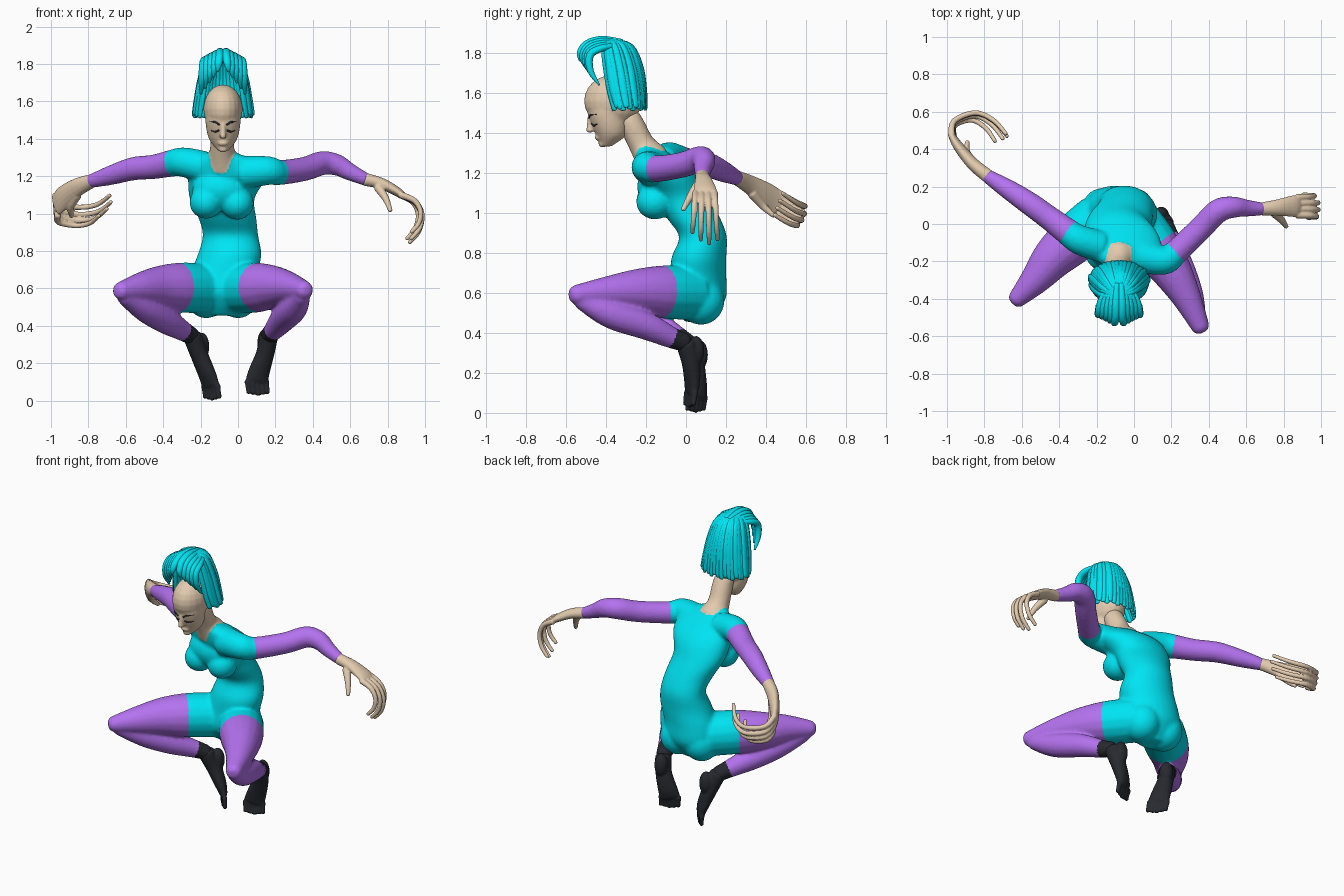
import bpy, bmesh, math
from mathutils import Vector as V
from mathutils.bvhtree import BVHTree

if "Cube" in bpy.data.objects:
    bpy.data.objects.remove(bpy.data.objects["Cube"])

COLOURS = {"T": ("teal", (0.0, 0.78, 0.9)), "P": ("purple", (0.46, 0.17, 0.87)),
           "S": ("skin", (0.77, 0.6, 0.43)), "B": ("black", (0.02, 0.022, 0.028))}
MATS = []
for label, rgb in COLOURS.values():
    m = bpy.data.materials.new(label)
    m.diffuse_color = (*rgb, 1)
    m.use_nodes = True
    m.node_tree.nodes["Principled BSDF"].inputs["Base Color"].default_value = m.diffuse_color
    MATS.append(m)
INDEX = {k: i for i, k in enumerate(COLOURS)}


def loft(keys, side, cols, flat=False, n=16, sub=4):
    """Tube through keys (x, y, z, radius a, radius b); one colour letter per segment."""
    K = [V(k) if len(k) == 5 else V((*k, k[3])) for k in keys]
    cols = cols * (len(K) - 1) if len(cols) == 1 else cols
    P, C = [], []
    for i in range(len(K) - 1):
        a, b, c, d = K[max(i - 1, 0)], K[i], K[i + 1], K[min(i + 2, len(K) - 1)]
        for s in range(sub):
            t = s / sub
            P.append(0.5 * (2 * b + (c - a) * t + (2 * a - 5 * b + 4 * c - d) * t * t
                            + (3 * b - a - 3 * c + d) * t ** 3))
            C.append(INDEX[cols[i]])
    P.append(K[-1])
    rings = []
    for i, p in enumerate(P):
        q, r = P[max(i - 1, 0)], P[min(i + 1, len(P) - 1)]
        tan = V((r[0] - q[0], r[1] - q[1], r[2] - q[2])).normalized()
        axis = V((0, 0, 1)) if flat else tan
        u = V(side)
        u = (u - axis * u.dot(axis)).normalized()
        ring = (V(p[:3]), u, axis.cross(u), p[3], p[4])
        cap = tan * min(p[3], p[4]) * 0.45
        if i == 0:
            rings.append((ring[0] - cap, u, ring[2], p[3] * .6, p[4] * .6))
        rings.append(ring)
        if i == len(P) - 1:
            rings.append((ring[0] + cap, u, ring[2], p[3] * .6, p[4] * .6))
    C = [C[0]] + C + [C[-1]]
    verts, faces, mats = [], [], []
    for c, u, w, a, b in rings:
        for j in range(n):
            t = 2 * math.pi * j / n
            verts.append(c + u * a * math.cos(t) + w * b * math.sin(t))
    for i in range(len(rings) - 1):
        for j in range(n):
            k = (j + 1) % n
            faces.append((i * n + j, i * n + k, i * n + n + k, i * n + n + j))
            mats.append(C[i])
    faces += [tuple(range(n))[::-1], tuple(range(len(verts) - n, len(verts)))]
    return verts, faces, mats + [C[0], C[-1]]


def ball(c, r, col):
    bm = bmesh.new()
    bmesh.ops.create_uvsphere(bm, u_segments=20, v_segments=12, radius=1)
    verts = [V(c) + V((v.co.x * r[0], v.co.y * r[1], v.co.z * r[2])) for v in bm.verts]
    faces = [tuple(v.index for v in f.verts) for f in bm.faces]
    bm.free()
    return verts, faces, [INDEX[col]] * len(faces)


def build(name, pieces, voxel=0, smooth=4):
    """Join pieces; with a voxel size, melt them into one skin and carry colours over."""
    verts, faces, mats = [], [], []
    for v, f, m in pieces:
        o = len(verts)
        verts += v
        faces += [tuple(i + o for i in q) for q in f]
        mats += m
    me = bpy.data.meshes.new(name)
    me.from_pydata(verts, [], faces)
    bm = bmesh.new()
    bm.from_mesh(me)
    bmesh.ops.recalc_face_normals(bm, faces=bm.faces)
    bm.to_mesh(me)
    bm.free()
    ob = bpy.data.objects.new(name, me)
    bpy.context.collection.objects.link(ob)
    if voxel:
        r = ob.modifiers.new("melt", "REMESH")
        r.mode, r.voxel_size = "VOXEL", voxel
        s = ob.modifiers.new("soften", "SMOOTH")
        s.factor, s.iterations = 0.5, smooth
        dg = bpy.context.evaluated_depsgraph_get()
        me = bpy.data.meshes.new_from_object(ob.evaluated_get(dg))
        ob.modifiers.clear()
        ob.data = me
        tree = BVHTree.FromPolygons(verts, faces)
        mats = [mats[tree.find_nearest(p.center)[2]] for p in me.polygons]
    me.materials.clear()
    for m in MATS:
        me.materials.append(m)
    for p, i in zip(me.polygons, mats):
        p.material_index, p.use_smooth = i, True
    return ob


# Body: torso, chest, bust, seat, neck
UP = (0, 0, 1)
body = [loft([(-.09, .055, .5, .13, .1), (-.085, .055, .58, .185, .145), (-.075, .06, .68, .18, .14),
              (-.045, .065, .78, .172, .135), (-.04, .085, .88, .15, .118), (-.055, .04, .97, .155, .132),
              (-.085, -.025, 1.08, .175, .138), (-.06, -.09, 1.19, .21, .138),
              (-.07, -.145, 1.27, .19, .1), (-.08, -.175, 1.31, .11, .068)], (1, -.2, 0), "T", True, 28),
        ball((-.085, -.14, 1.13), (.16, .105, .11), "T"),
        loft([(-.08, -.17, 1.27, .088), (-.085, -.22, 1.34, .067), (-.08, -.265, 1.43, .064),
              (-.08, -.29, 1.48, .06)], (1, 0, 0), "S")]
for x, z in ((-.17, 1.06), (-.005, 1.055)):
    body.append(ball((x, -.155, z), (.09, .095, .088), "T"))
for x in (-.17, .0):
    body.append(ball((x, .075, .56), (.11, .118, .12), "T"))
# Arms
body.append(loft([(-.18, -.12, 1.25, .085), (-.29, -.085, 1.275, .08), (-.35, -.045, 1.27, .073),
                  (-.45, .03, 1.25, .066), (-.56, .11, 1.24, .063), (-.68, .19, 1.205, .053),
                  (-.79, .26, 1.172, .037)], UP, "TTPPPP"))
body.append(loft([(.03, -.17, 1.22, .09), (.16, -.195, 1.23, .078), (.225, -.15, 1.22, .068), (.36, -.02, 1.24, .065),
                  (.45, .07, 1.27, .065), (.53, .09, 1.26, .058), (.6, .085, 1.222, .047),
                  (.69, .08, 1.18, .035)], UP, "TTPPPPP"))
# Legs: thigh and folded calf
body.append(loft([(-.19, .03, .6, .135), (-.32, -.08, .605, .133), (-.43, -.18, .605, .114),
                  (-.53, -.3, .6, .082), (-.635, -.41, .585, .047)], UP, "TPPP"))
body.append(loft([(-.61, -.38, .56, .045), (-.5, -.26, .495, .072), (-.39, -.14, .43, .072),
                  (-.29, -.03, .37, .054), (-.24, .02, .34, .047)], UP, "PPPB"))
body.append(loft([(.0, .03, .6, .135), (.11, -.12, .605, .133), (.2, -.25, .61, .11),
                  (.28, -.39, .605, .08), (.36, -.56, .59, .048)], UP, "TPPP"))
body.append(loft([(.345, -.53, .565, .044), (.3, -.38, .495, .072), (.24, -.2, .435, .07),
                  (.19, -.07, .375, .054), (.165, 0, .35, .047)], UP, "PPPB"))
build("body", body, .009, 14)

# Feet hanging toes-down, sole facing back and inward
feet = []
for path, side, heel in (
        ([(-.245, .015, .345, .05), (-.205, .045, .24, .05, .046), (-.165, .055, .14, .06, .036),
          (-.145, .055, .08, .064, .024)], V((.68, -.73, 0)), (-.195, .068, .29)),
        ([(.165, .0, .345, .05), (.145, .025, .25, .05, .046), (.115, .03, .16, .06, .036),
          (.1, .025, .105, .064, .024)], V((.93, .37, 0)), (.145, .05, .31))):
    feet.append(loft(path, side, "B"))
    feet.append(ball(heel, (.042, .042, .075), "B"))
    for i in range(5):
        a = V(path[-1][:3]) + side * (i - 2) * .027
        b = a + V((.008, -.008, -.063 - .005 * (2 - abs(i - 2))))
        feet.append(loft([(*a, .017), (*a.lerp(b, .5), .014), (*b, .014)], side, "B", n=10))
build("feet", feet, .006, 6)


# Hands: palm, four curled fingers, thumb
def hand(name, palm, side, path, off0, off1, sizes, thumb):
    parts = [loft(palm, side, "S"), loft(thumb, side, "S", n=10)]
    radii = (.019, .016, .0145, .0135, .011)
    for i, size in enumerate(sizes):
        keys, base = [], V(path[0])
        for k, p in enumerate(path):
            off = V(off0).lerp(V(off1), k / 4) * (i - 1.5)
            keys.append((*(base + (V(p) - base) * size + off), radii[k]))
        parts.append(loft(keys, side, "S", n=10))
    build(name, parts, .005, 3)


hand("left_hand", [(-.78, .255, 1.175, .037), (-.86, .32, 1.14, .05, .034), (-.935, .41, 1.085, .064, .028),
                   (-.97, .465, 1.045, .062, .02)], (.1, -.2, 1),
     [(-.97, .465, 1.045), (-.96, .545, 1.0), (-.85, .585, .98), (-.755, .54, .995), (-.69, .46, 1.045)],
     (-.004, .002, .034), (.008, .014, .036), (.86, .98, 1.03, .98),
     [(-.86, .33, 1.1, .026), (-.895, .385, 1.035, .02), (-.89, .44, .985, .012)])
hand("right_hand", [(.68, .08, 1.183, .035), (.77, .088, 1.16, .044, .03), (.85, .095, 1.118, .058, .025),
                    (.88, .095, 1.095, .058, .02)], (0, 1, 0),
     [(.87, .095, 1.1), (.95, .095, 1.06), (.985, .095, .99), (.97, .095, .91), (.92, .095, .85)],
     (0, .031, 0), (-.008, .042, -.012), (.87, .97, 1.0, .87),
     [(.75, .06, 1.14, .026), (.79, .02, 1.08, .019), (.815, -.015, 1.015, .012)])

# Head: skull, face taper, nose, lips
CX = -.08
head = [ball((CX, -.365, 1.56), (.105, .145, .13), "S"),
        loft([(CX, -.38, 1.56, .098, .118), (CX, -.39, 1.49, .094, .1), (CX, -.38, 1.43, .085, .088),
              (CX, -.375, 1.385, .068, .072), (CX, -.39, 1.348, .038, .04)], (1, 0, 0), "S", True, 24),
        loft([(CX, -.482, 1.48, .011), (CX, -.482, 1.445, .014), (CX, -.48, 1.41, .019)], (1, 0, 0), "S"),
        ball((CX, -.44, 1.376), (.028, .016, .014), "S"),
        ball((CX, -.418, 1.345), (.026, .02, .018), "S")]
face = build("head", head, .007, 4).data
tree = BVHTree.FromPolygons([v.co for v in face.vertices], [tuple(p.vertices) for p in face.polygons])


# Brows and closed lashes laid on the face
def on_face(x, z, r):
    hit = tree.ray_cast(V((x, -1, z)), V((0, 1, 0)))[0]
    return (x, hit.y if hit else -.45, z, r, r * .6)


marks = []
for s in (-1, 1):
    for line in (((.018, 1.475), (.045, 1.49), (.075, 1.492)), ((.022, 1.446), (.042, 1.438), (.066, 1.446))):
        marks.append(loft([on_face(CX + s * x, z, r) for (x, z), r in zip(line, (.005, .006, .002))],
                          UP, "B", n=8))
build("brows_and_lashes", marks)

# Hair: bob strands round sides and back, then the swept-up fringe
hair = []
N = 28
for i in range(N):
    t = math.radians(-125 + 250 * i / (N - 1))
    s, c = math.sin(t), math.cos(t)
    w = .004 * (i % 3)
    hair.append(loft([(CX + .015 * s, -.385 + .01 * c, 1.868, .008, .006),
                      (CX + (.078 + w) * s, -.36 + .085 * c, 1.835, .016, .012),
                      (CX + (.115 + w) * s, -.335 + .11 * c, 1.73, .02, .013),
                      (CX + (.137 + w) * s, -.315 + .107 * c, 1.61, .021, .014),
                      (CX + (.154 + w) * s, -.3 + .1 * c, 1.515 + w * 2, .014, .008)], (c, -s, 0), "T", n=10))
for s in (-1, 1):
    for k in range(5):
        x = .018 + .022 * k
        hair.append(loft([(CX + s * (.012 + .01 * k), -.32, 1.86 - .005 * k, .014, .01),
                          (CX + s * (.016 + .02 * k), -.42, 1.868 - .011 * k, .022, .018),
                          (CX + s * x, -.495 + .004 * k, 1.845 - .014 * k, .022, .02),
                          (CX + s * (x + .006), -.53 + .013 * k, 1.8 - .022 * k, .019, .017),
                          (CX + s * (x + .012), -.53 + .024 * k, 1.76 - .03 * k, .007, .005)],
                         (1, 0, 0), "T", n=10))
build("hair", hair)
